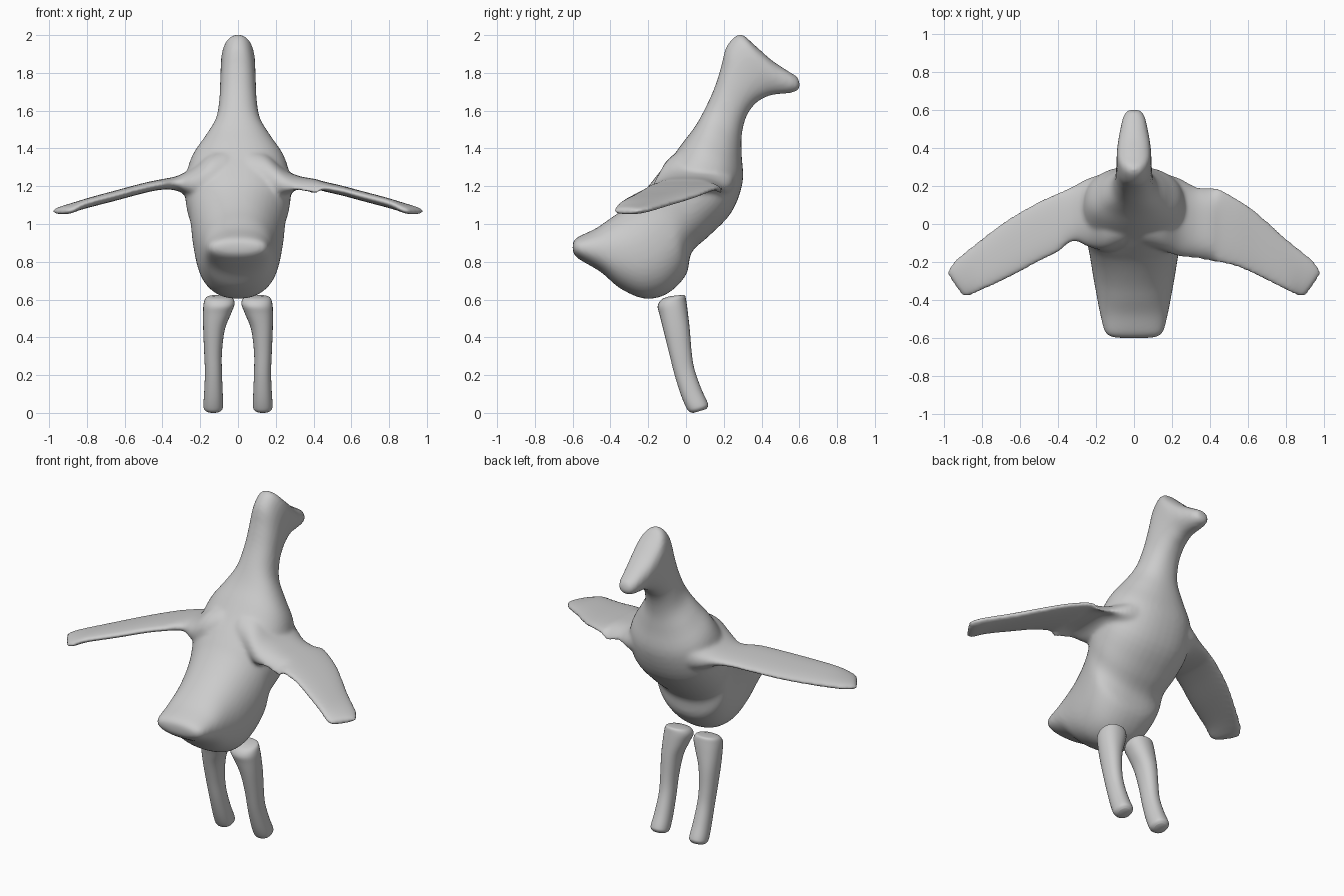
import bpy, bmesh, math
from mathutils import Vector

grey = bpy.data.materials.new("plain_grey")
grey.diffuse_color = (0.6, 0.6, 0.6, 1)


def refine(rows, n):
    """Catmull-Rom interpolation of whole rows of section values."""
    out = []
    for i in range(len(rows) - 1):
        p0, p1, p2, p3 = (rows[max(0, min(len(rows) - 1, i + k))] for k in (-1, 0, 1, 2))
        for s in range(n):
            t = s / n
            out.append([0.5 * (2 * b + (c - a) * t + (2 * a - 5 * b + 4 * c - d) * t * t
                               + (3 * b - a - 3 * c + d) * t ** 3)
                        for a, b, c, d in zip(p0, p1, p2, p3)])
    return out + [list(rows[-1])]


def loft(bm, sections, sides, power=2.0, droop=None):
    """Skin rings given by two opposite points and a half width vector."""
    rings = []
    for k, (a, b, w) in enumerate(sections):
        c, u = (a + b) / 2, (b - a) / 2
        ring = []
        for i in range(sides):
            t = 2 * math.pi * i / sides
            ct, st = math.cos(t), math.sin(t)
            p = c + u * math.copysign(abs(ct) ** (2 / power), ct) \
                  + w * math.copysign(abs(st) ** (2 / power), st)
            if droop:
                p.z -= droop[k] * abs(ct) ** 4
            ring.append(bm.verts.new(p))
        rings.append(ring)
    for r, q in zip(rings, rings[1:]):
        for i in range(sides):
            j = (i + 1) % sides
            bm.faces.new((r[i], r[j], q[j], q[i]))
    bm.faces.new(rings[0])
    bm.faces.new(rings[-1])


def finish(bm, name):
    bmesh.ops.recalc_face_normals(bm, faces=bm.faces)
    me = bpy.data.meshes.new(name)
    bm.to_mesh(me)
    bm.free()
    me.materials.append(grey)
    me.shade_smooth()
    ob = bpy.data.objects.new(name, me)
    bpy.context.collection.objects.link(ob)
    return ob


# Body from tail to beak: back y, z, belly y, z, half width
body_rows = [
    (-.60, .90, -.60, .86, .09), (-.575, .93, -.575, .82, .15), (-.48, .975, -.45, .745, .18),
    (-.40, 1.03, -.35, .66, .197), (-.33, 1.08, -.22, .605, .215), (-.26, 1.14, -.10, .63, .23),
    (-.20, 1.20, 0, .73, .245), (-.16, 1.25, .03, .85, .255), (-.12, 1.30, .12, .935, .275),
    (-.07, 1.36, .24, 1.06, .28), (-.01, 1.44, .30, 1.22, .25), (.05, 1.52, .295, 1.36, .18),
    (.10, 1.61, .295, 1.47, .12), (.15, 1.72, .32, 1.57, .10), (.185, 1.83, .37, 1.64, .095),
    (.215, 1.94, .43, 1.675, .092), (.285, 2.005, .47, 1.685, .09), (.36, 1.95, .52, 1.69, .082),
    (.45, 1.87, .56, 1.695, .07), (.54, 1.81, .595, 1.71, .055), (.59, 1.78, .605, 1.735, .03)]

# Wings: front x, y, rear x, y, middle z, half thickness, droop of the edges
wing_root = [(.06, .27, .06, -.12, 1.24, .17, 0), (.15, .265, .15, -.14, 1.235, .145, 0)]
wing_tip = [(.80, -.075, .80, -.35, 1.11, .026, 0), (.93, -.18, .86, -.378, 1.08, .024, 0),
            (.975, -.235, .885, -.383, 1.07, .019, 0), (.985, -.26, .905, -.375, 1.066, .01, 0)]
left_wing = wing_root + [
    (.24, .24, .24, -.12, 1.215, .085, 0), (.32, .20, .32, -.09, 1.215, .04, 0),
    (.40, .165, .40, -.15, 1.21, .028, 0), (.50, .12, .50, -.20, 1.19, .027, 0),
    (.65, .035, .65, -.28, 1.15, .027, 0)] + wing_tip
right_wing = wing_root + [
    (.24, .24, .24, -.17, 1.215, .08, .01), (.32, .20, .32, -.18, 1.22, .035, .035),
    (.41, .19, .41, -.20, 1.213, .025, .05), (.45, .185, .45, -.205, 1.20, .026, .01),
    (.55, .13, .55, -.23, 1.177, .026, 0), (.65, .06, .65, -.275, 1.15, .026, 0)] + wing_tip

bm = bmesh.new()
loft(bm, [(Vector((0, r[0], r[1])), Vector((0, r[2], r[3])), Vector((r[4], 0, 0)))
          for r in refine(body_rows, 4)], 40, 2.25)
for side, rows in ((-1, left_wing), (1, right_wing)):
    rows = refine(rows, 5)
    loft(bm, [(Vector((side * r[2], r[3], r[4])), Vector((side * r[0], r[1], r[4])),
               Vector((0, 0, r[5]))) for r in rows], 36, 2.3, [r[6] for r in rows])
body = finish(bm, "body_and_wings")

# Melt the wings into the body
fuse = body.modifiers.new("fuse", 'REMESH')
fuse.mode = 'VOXEL'
fuse.voxel_size = 0.011
fuse.use_smooth_shade = True
soften = body.modifiers.new("soften", 'SMOOTH')
soften.factor = 0.5
soften.iterations = 10

# Legs: back y, z, front y, z, half width, centre x
leg_rows = [
    (-.09, .617, -.02, .625, .04, .10), (-.13, .60, -.005, .62, .07, .10),
    (-.15, .565, .002, .59, .082, .10), (-.14, .52, .01, .53, .074, .111),
    (-.12, .44, .02, .44, .057, .127), (-.09, .32, .03, .32, .047, .132),
    (-.06, .20, .045, .23, .045, .13), (-.025, .09, .08, .13, .049, .13),
    (.003, .025, .112, .06, .052, .131), (.02, .005, .117, .038, .048, .131),
    (.04, .0, .107, .02, .034, .131)]
for side, name in ((-1, "left_leg"), (1, "right_leg")):
    bm = bmesh.new()
    loft(bm, [(Vector((side * r[5], r[0], r[1])), Vector((side * r[5], r[2], r[3])),
               Vector((r[4], 0, 0))) for r in refine(leg_rows, 4)], 28, 2.2)
    finish(bm, name)
